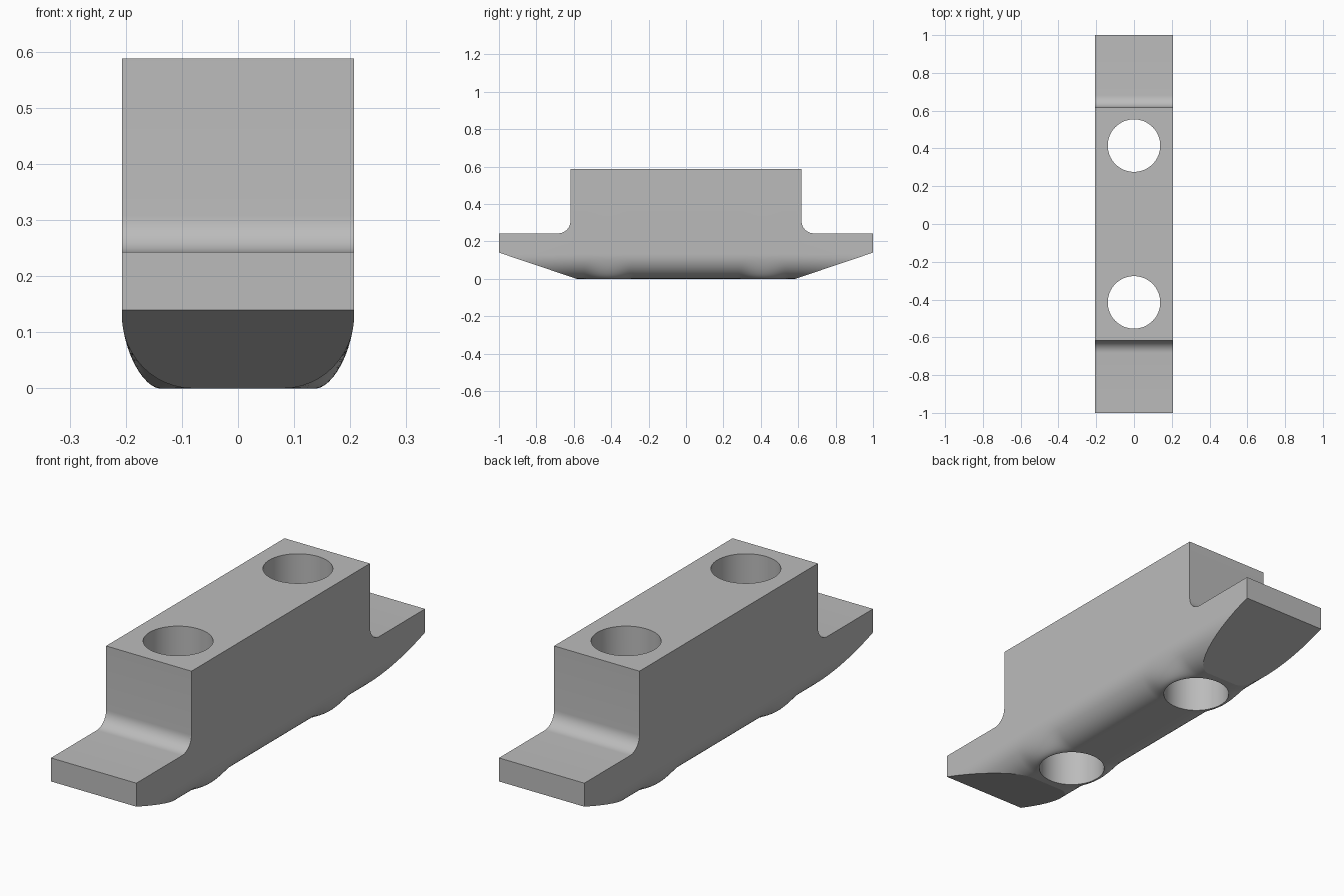
import bpy, bmesh, math

if "Cube" in bpy.data.objects:
    bpy.data.objects.remove(bpy.data.objects["Cube"])

HALF_W = 0.207            # half width of the block
TOP = 0.588               # height of the raised centre
ROUND = 0.13              # height of the rounded bottom edges
HOLE_Y, HOLE_R = 0.415, 0.139

gray = bpy.data.materials.new("plain gray")
gray.diffuse_color = (0.5, 0.5, 0.5, 1)
gray.use_nodes = True
gray.node_tree.nodes["Principled BSDF"].inputs["Base Color"].default_value = gray.diffuse_color


def make_object(name, bm):
    bmesh.ops.recalc_face_normals(bm, faces=bm.faces)
    mesh = bpy.data.meshes.new(name)
    bm.to_mesh(mesh)
    bm.free()
    mesh.materials.append(gray)
    obj = bpy.data.objects.new(name, mesh)
    bpy.context.collection.objects.link(obj)
    return obj


def loft(rings):
    bm = bmesh.new()
    loops = [[bm.verts.new(p) for p in ring] for ring in rings]
    n = len(loops[0])
    for a, b in zip(loops, loops[1:]):
        for i in range(n):
            bm.faces.new((a[i], a[(i + 1) % n], b[(i + 1) % n], b[i]))
    bm.faces.new(loops[0])
    bm.faces.new(loops[-1])
    return bm


def section(y):
    """Cross-section whose flat underside swells around the holes."""
    dy = abs(abs(y) - HOLE_Y)
    hole = math.sqrt(max(0.0, (HOLE_R + 0.001) ** 2 - dy * dy))
    base, k = 0.08, 0.03
    flat = max(base, hole) + max(k - abs(base - hole), 0) ** 2 / (4 * k)
    power = 2 - 0.3 * min(1, max(0, (flat - base) / 0.06))
    side = []
    for i in range(13):
        a = math.pi / 2 * i / 12
        x = flat + (HALF_W - flat) * math.sin(a) ** (2 / power)
        z = ROUND * (1 - max(0, math.cos(a)) ** (2 / power))
        side.append((x, z))
    side.append((HALF_W, TOP + 0.1))
    return [(x, y, z) for x, z in side] + [(-x, y, z) for x, z in reversed(side)]


# Long bar with rounded lower edges and swellings at the holes
near = [HOLE_Y - 0.18 + 0.01 * i for i in range(37)]
ys = sorted([-1.1, 0, 1.1] + near + [-y for y in near])
body = make_object("nut_body", loft([section(y) for y in ys]))

# Side outline: sloped underside, thin end flanges, filleted raised centre
r, wall, flange = 0.065, 0.618, 0.243
half = [(0.585, 0), (1, 0.14), (1, flange)]
for i in range(11):
    a = math.pi / 2 * i / 10
    half.append((wall + r - r * math.sin(a), flange + r - r * math.cos(a)))
half.append((wall, TOP))
outline = half + [(-y, z) for y, z in reversed(half)]
profile = make_object("outline_cutter",
                      loft([[(x, y, z) for y, z in outline] for x in (-0.5, 0.5)]))
cutters = [(profile, 'INTERSECT')]

# Two vertical through holes
for s in (-1, 1):
    rings = [[(HOLE_R * math.cos(math.tau * i / 64),
               s * HOLE_Y + HOLE_R * math.sin(math.tau * i / 64), z)
              for i in range(64)] for z in (-0.2, 0.8)]
    cutters.append((make_object("hole_cutter", loft(rings)), 'DIFFERENCE'))

bpy.context.view_layer.objects.active = body
body.select_set(True)
for cutter, operation in cutters:
    mod = body.modifiers.new("cut", 'BOOLEAN')
    mod.operation, mod.solver, mod.object = operation, 'EXACT', cutter
    bpy.ops.object.modifier_apply(modifier=mod.name)
    bpy.data.objects.remove(cutter)

# Soft shading on the fillets, crisp edges elsewhere
bpy.ops.object.shade_smooth_by_angle(angle=math.radians(16))
